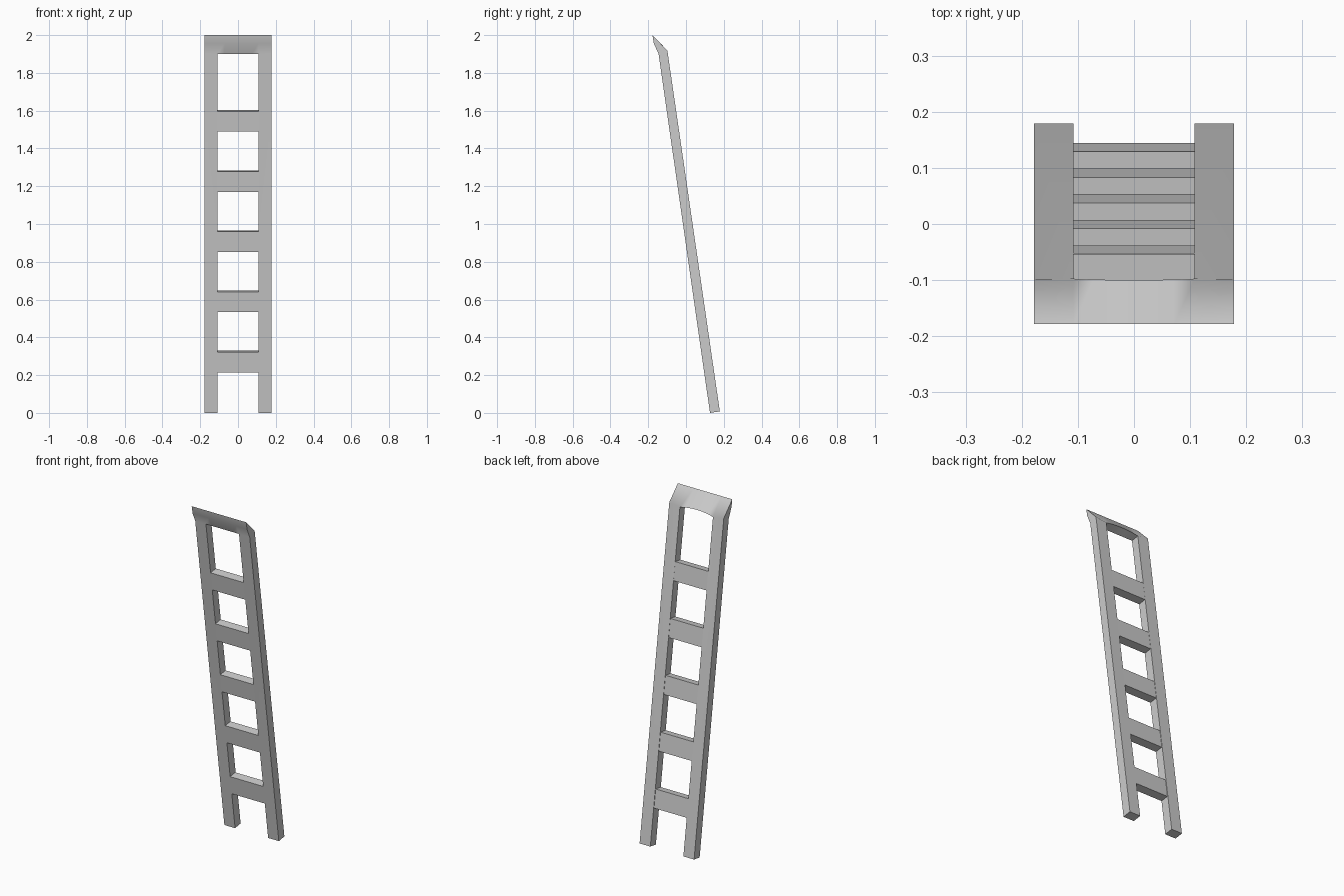
import bpy, bmesh

if "Cube" in bpy.data.objects:
    bpy.data.objects.remove(bpy.data.objects["Cube"])

HALF_W, INNER = 0.178, 0.108      # outer and inner half widths of the frame


def front_y(z):
    """y of the leaning front plane at height z."""
    return 0.127 - 0.272 * z / 1.9


def finish(name, bm):
    bmesh.ops.remove_doubles(bm, verts=bm.verts, dist=1e-5)
    bmesh.ops.recalc_face_normals(bm, faces=bm.faces)
    mesh = bpy.data.meshes.new(name)
    bm.to_mesh(mesh)
    bm.free()
    ob = bpy.data.objects.new(name, mesh)
    bpy.context.collection.objects.link(ob)
    return ob


# Frame: two leaning rails joined by a flared header, as one skin
FOOT_F, KNEE_F, LIP, TIP = (0.127, 0), (-0.145, 1.9), (-0.17, 1.955), (-0.178, 2.0)
FOOT_B = (0.179, 0.008)


def knee_back(x):
    """Back bend of the header; it arches between the rails."""
    if abs(x) > INNER + 0.001:
        return (-0.0985, 1.918)
    t = (x / INNER) ** 2
    return (-0.1 + 0.0025 * t, 1.92 - 0.012 * t)


bm = bmesh.new()


def face(*pts):
    return bm.faces.new([bm.verts.new(p) for p in pts])


def strip(x0, x1, sections):
    """Bridge two open sections at x0 and x1 with quads."""
    a, b = sections(x0), sections(x1)
    for (y0, z0), (y1, z1), (y2, z2), (y3, z3) in zip(a, a[1:], b[1:], b):
        face((x0, y0, z0), (x0, y1, z1), (x1, y2, z2), (x1, y3, z3))


def rail_section(x):
    return [FOOT_F, KNEE_F, LIP, TIP, knee_back(x), FOOT_B, FOOT_F]


def header_section(x):
    return [KNEE_F, LIP, TIP, knee_back(x), KNEE_F]


for s in (-1, 1):
    strip(s * INNER, s * HALF_W, rail_section)
    face(*[(s * HALF_W, *p) for p in rail_section(HALF_W)[:-1]])
    face(*[(s * INNER, *p) for p in (FOOT_F, KNEE_F, knee_back(INNER), FOOT_B)])
N = 6
for i in range(N):
    strip(INNER * (2 * i / N - 1), INNER * (2 * (i + 1) / N - 1), header_section)
frame = finish("ladder_frame", bm)

# Soft bends at the header, crisp edges elsewhere
bpy.context.view_layer.objects.active = frame
frame.select_set(True)
bpy.ops.object.shade_smooth_by_angle(angle=0.7)
mod = frame.modifiers.new("even_shading", 'WEIGHTED_NORMAL')
mod.keep_sharp = True
frame.select_set(False)

# Rungs: flat boards flush with the front, square to the rails
for i in range(5):
    z0 = 0.215 + 0.3185 * i
    z1 = z0 + 0.107
    bm = bmesh.new()
    profile = [(front_y(z0), z0), (front_y(z1), z1),
               (front_y(z1) + 0.048, z1 + 0.007), (front_y(z0) + 0.048, z0 + 0.007)]
    f = face(*[(-INNER, y, z) for y, z in profile])
    ext = bmesh.ops.extrude_face_region(bm, geom=[f], use_keep_orig=True)
    verts = [g for g in ext["geom"] if isinstance(g, bmesh.types.BMVert)]
    bmesh.ops.translate(bm, verts=verts, vec=(2 * INNER, 0, 0))
    finish(f"rung_{i + 1}", bm)
